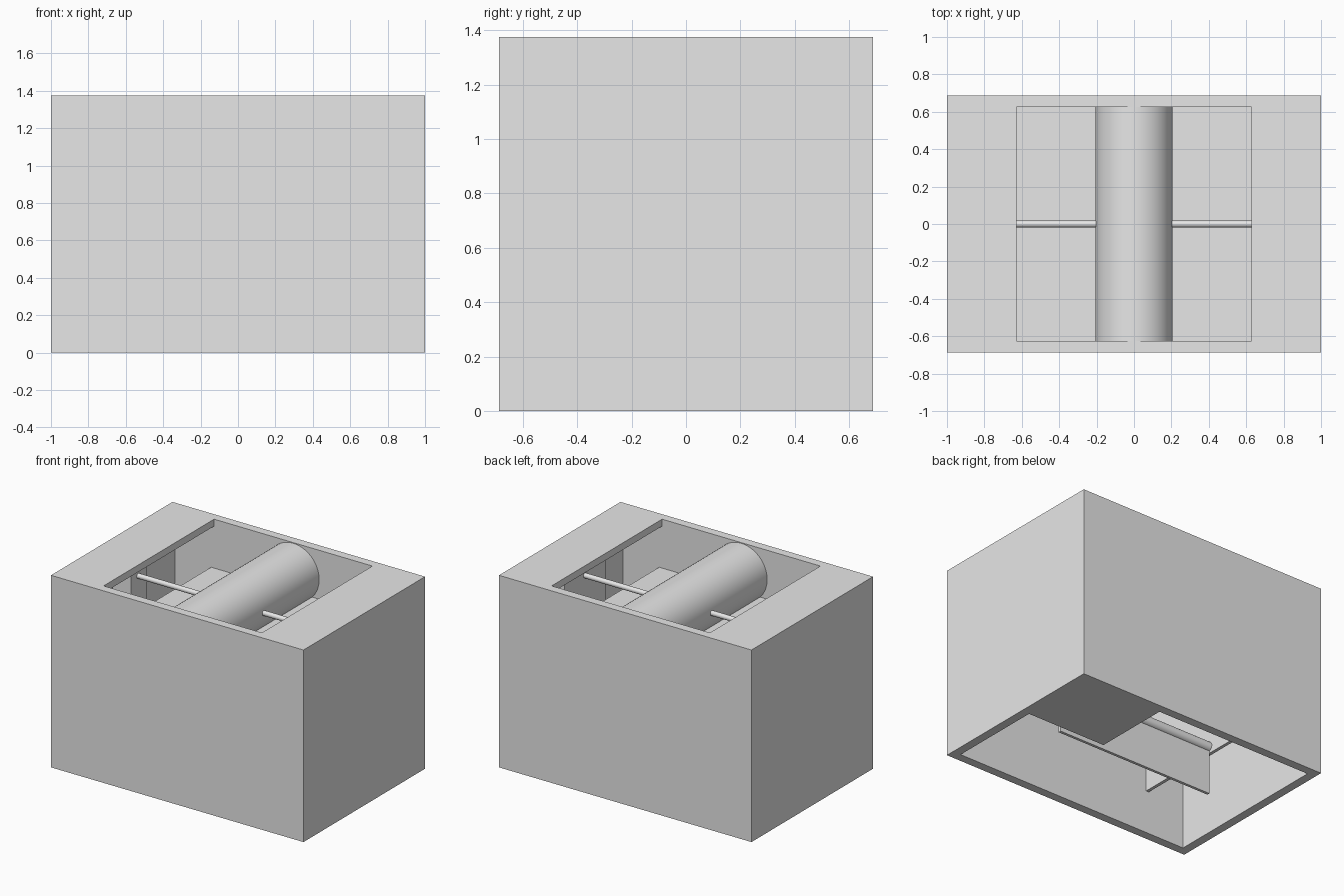
import bpy
import bmesh
import math
from mathutils import Matrix, Vector

cube = bpy.data.objects.get("Cube")
if cube:
    bpy.data.objects.remove(cube, do_unlink=True)

grey = bpy.data.materials.new("plain_grey")
grey.use_nodes = True
grey.diffuse_color = (0.8, 0.8, 0.8, 1)
grey.node_tree.nodes["Principled BSDF"].inputs["Base Color"].default_value = (0.8, 0.8, 0.8, 1)


def finish(name, bm):
    bmesh.ops.recalc_face_normals(bm, faces=bm.faces)
    mesh = bpy.data.meshes.new(name)
    bm.to_mesh(mesh)
    bm.free()
    mesh.materials.append(grey)
    obj = bpy.data.objects.new(name, mesh)
    bpy.context.scene.collection.objects.link(obj)
    return obj


def box(name, low, high):
    low, high = Vector(low), Vector(high)
    bm = bmesh.new()
    bmesh.ops.create_cube(bm, size=1)
    for v in bm.verts:
        v.co = (low + high) / 2 + v.co * (high - low)
    return finish(name, bm)


def rod(name, axis, radius, length, z, sides=64):
    bm = bmesh.new()
    bmesh.ops.create_cone(bm, cap_ends=True, segments=sides, radius1=radius,
                          radius2=radius, depth=length)
    turn = Matrix.Rotation(math.pi / 2, 4, axis)
    bmesh.ops.transform(bm, matrix=Matrix.Translation((0, 0, z)) @ turn, verts=bm.verts)
    obj = finish(name, bm)
    bpy.ops.object.select_all(action='DESELECT')
    obj.select_set(True)
    bpy.context.view_layer.objects.active = obj
    bpy.ops.object.shade_smooth_by_angle()
    return obj


X, Y, Z = 1.0, 0.6875, 1.375      # outer half sizes and height
WALL, LIP, HOLE = 0.0625, 0.05, 0.627
INX, INY = X - WALL, Y - WALL


# Housing: hollow, open below, with a square opening in the top
housing = box("housing", (-X, -Y, 0), (X, Y, Z))
cutters = [box("cavity_cutter", (-INX, -INY, -0.1), (INX, INY, Z - LIP)),
           box("opening_cutter", (-HOLE, -INY, Z - 0.3), (HOLE, INY, Z + 0.1))]
for cutter in cutters:
    mod = housing.modifiers.new(cutter.name, 'BOOLEAN')
    mod.operation = 'DIFFERENCE'
    mod.solver = 'EXACT'
    mod.object = cutter
bpy.context.view_layer.objects.active = housing
for cutter in cutters:
    bpy.ops.object.modifier_apply(modifier=cutter.name)
for cutter in cutters:
    bpy.data.objects.remove(cutter, do_unlink=True)

# Roller on its axle
rod("roller", 'X', 0.205, 2 * INY, 1.165)
rod("axle", 'Y', 0.018, 1.62, 1.165, 24)

# Axle mounts on the end walls
box("right_axle_mount", (-INX, -0.08, 0.9), (-0.79, 0.1, Z - LIP))
box("left_axle_mount", (0.8, -0.23, 0.9), (INX, 0.23, Z - LIP))

# Inner bin: platform under the roller and two side panels
box("platform", (-0.65, -INY, 1.0), (0.65, INY, 1.025))
for side, name in ((-1, "right_bin_wall"), (1, "left_bin_wall")):
    a, b = sorted((side * 0.627, side * 0.65))
    box(name, (a, -INY, 0.31), (b, INY, 1.0))

# Flap hanging from its hinge rod
box("flap", (-0.627, -0.01, 0.01), (0.627, 0.01, 0.36))
rod("flap_hinge", 'Y', 0.035, 1.26, 0.36, 32)

# Floor plate closing one corner of the base
box("corner_floor", (0.31, 0.0625, 0), (INX, INY, 0.03))
